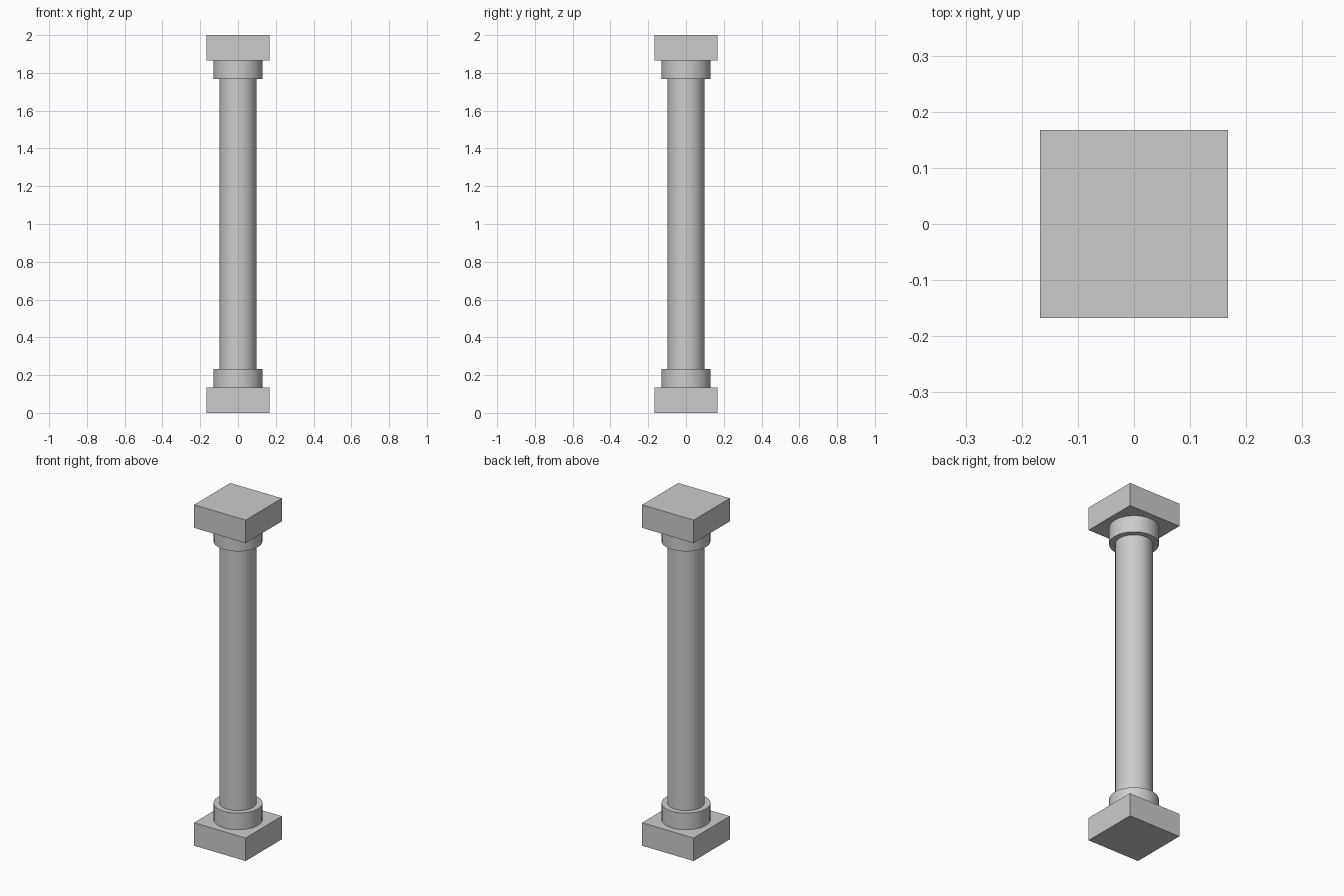
import bpy
import math

if "Cube" in bpy.data.objects:
    bpy.data.objects.remove(bpy.data.objects["Cube"])

HEIGHT = 2.0
PLINTH_W, PLINTH_H = 0.335, 0.135   # square end blocks
COLLAR_R, COLLAR_TOP = 0.13, 0.232  # round collars
SHAFT_R = 0.098


def block(name, z0, z1, width):
    bpy.ops.mesh.primitive_cube_add(size=1, location=(0, 0, (z0 + z1) / 2))
    ob = bpy.context.object
    ob.name = name
    ob.scale = (width, width, z1 - z0)
    bpy.ops.object.transform_apply(location=False, rotation=False, scale=True)


def drum(name, z0, z1, radius):
    bpy.ops.mesh.primitive_cylinder_add(vertices=32, radius=radius, depth=z1 - z0,
                                        location=(0, 0, (z0 + z1) / 2))
    bpy.context.object.name = name
    bpy.ops.object.shade_smooth_by_angle(angle=math.radians(30))


# Base: square plinth and round collar
block("base_plinth", 0, PLINTH_H, PLINTH_W)
drum("base_collar", PLINTH_H, COLLAR_TOP, COLLAR_R)

# Column shaft
drum("shaft", COLLAR_TOP, HEIGHT - COLLAR_TOP, SHAFT_R)

# Capital: the base mirrored at the top
drum("capital_collar", HEIGHT - COLLAR_TOP, HEIGHT - PLINTH_H, COLLAR_R)
block("capital_slab", HEIGHT - PLINTH_H, HEIGHT, PLINTH_W)
